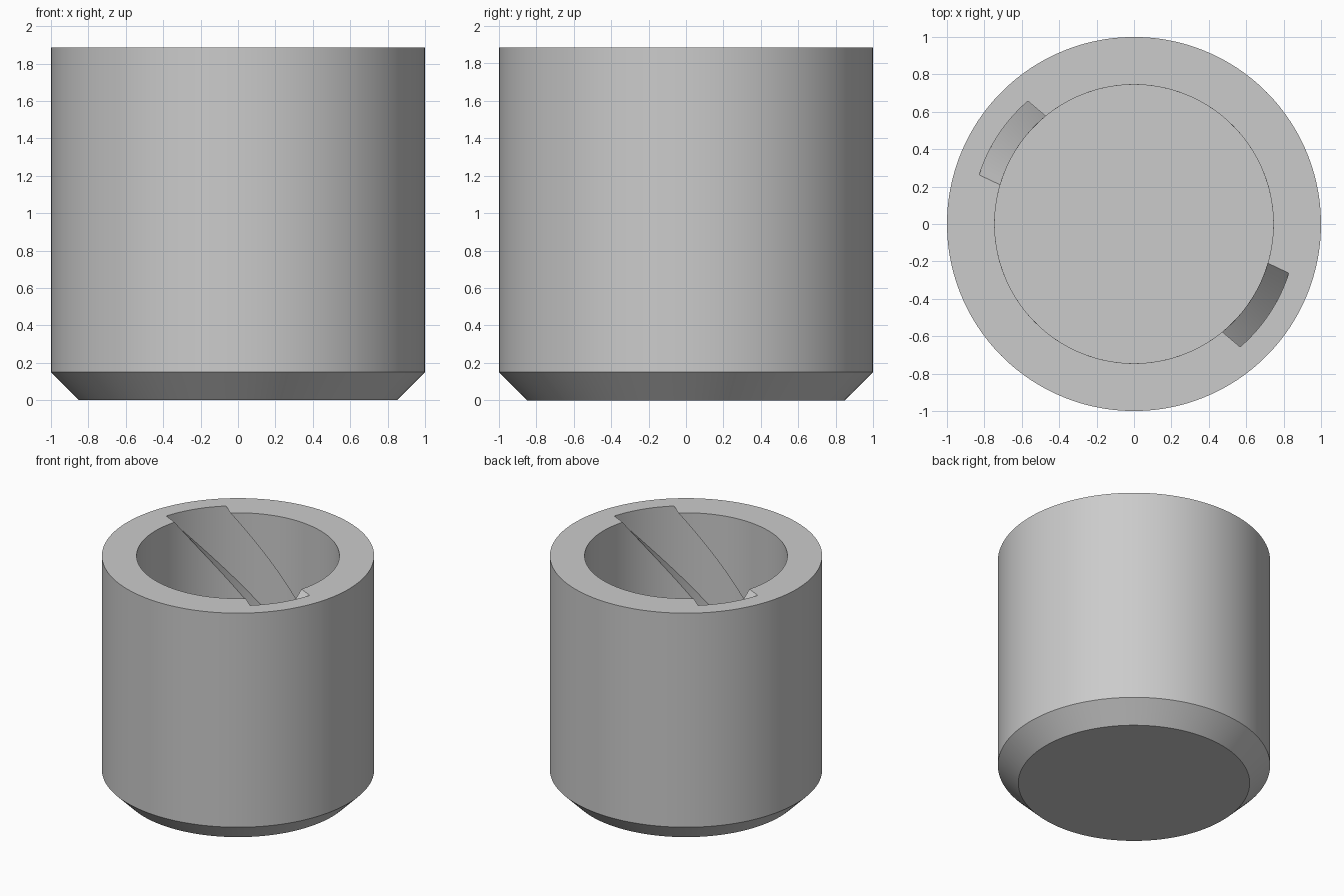
import bpy, bmesh
from math import radians, cos, sin

if "Cube" in bpy.data.objects:
    bpy.data.objects.remove(bpy.data.objects["Cube"], do_unlink=True)

HEIGHT, CHAMFER, FLOOR = 1.885, 0.15, 0.25
R_OUT, R_IN, R_SLOT = 1.0, 0.745, 0.868
LEVELS = 40
TWIST_PER_UNIT = 61.0            # degrees the slots turn per unit of depth


def spaced(start, end, count):
    return [start + (end - start) * i / count for i in range(count + 1)]


# Bore cross-section as (angle, radius): two slots, half a turn apart
half = [(a, R_SLOT) for a in spaced(130.8, 162.4, 12)]
half += [(a, R_IN) for a in spaced(163.7, 309.3, 50)]
section = [(a + turn, r) for turn in (0, 180) for a, r in half]

bm = bmesh.new()


def ring(z, radius=None, twist=0.0):
    """One loop of vertices: a circle, or the slotted section if no radius."""
    loop = []
    for angle, r in section:
        a = radians(angle + twist)
        r = radius or r
        loop.append(bm.verts.new((r * cos(a), r * sin(a), z)))
    return loop


# Outside, from the base up over the chamfer to the rim
rings = [ring(0, R_OUT - CHAMFER), ring(CHAMFER, R_OUT), ring(HEIGHT, R_OUT)]
# Bore with helical slots, from the rim down to the floor
for z in spaced(HEIGHT, FLOOR, LEVELS):
    rings.append(ring(z, twist=-(HEIGHT - z) * TWIST_PER_UNIT))

n = len(section)
for low, high in zip(rings, rings[1:]):
    for i in range(n):
        j = (i + 1) % n
        bm.faces.new((low[i], low[j], high[j], high[i]))
bm.faces.new(rings[0][::-1])     # underside
bm.faces.new(rings[-1])          # inner floor
bmesh.ops.recalc_face_normals(bm, faces=bm.faces)

mesh = bpy.data.meshes.new("slotted_cup")
bm.to_mesh(mesh)
bm.free()
cup = bpy.data.objects.new("slotted_cup", mesh)
bpy.context.collection.objects.link(cup)

# Single grey material
grey = bpy.data.materials.new("light_grey")
grey.use_nodes = True
colour = (0.6, 0.6, 0.6, 1)
grey.diffuse_color = colour
grey.node_tree.nodes["Principled BSDF"].inputs["Base Color"].default_value = colour
mesh.materials.append(grey)

bpy.ops.object.select_all(action='DESELECT')
cup.select_set(True)
bpy.context.view_layer.objects.active = cup
bpy.ops.object.shade_smooth_by_angle(angle=radians(30))
